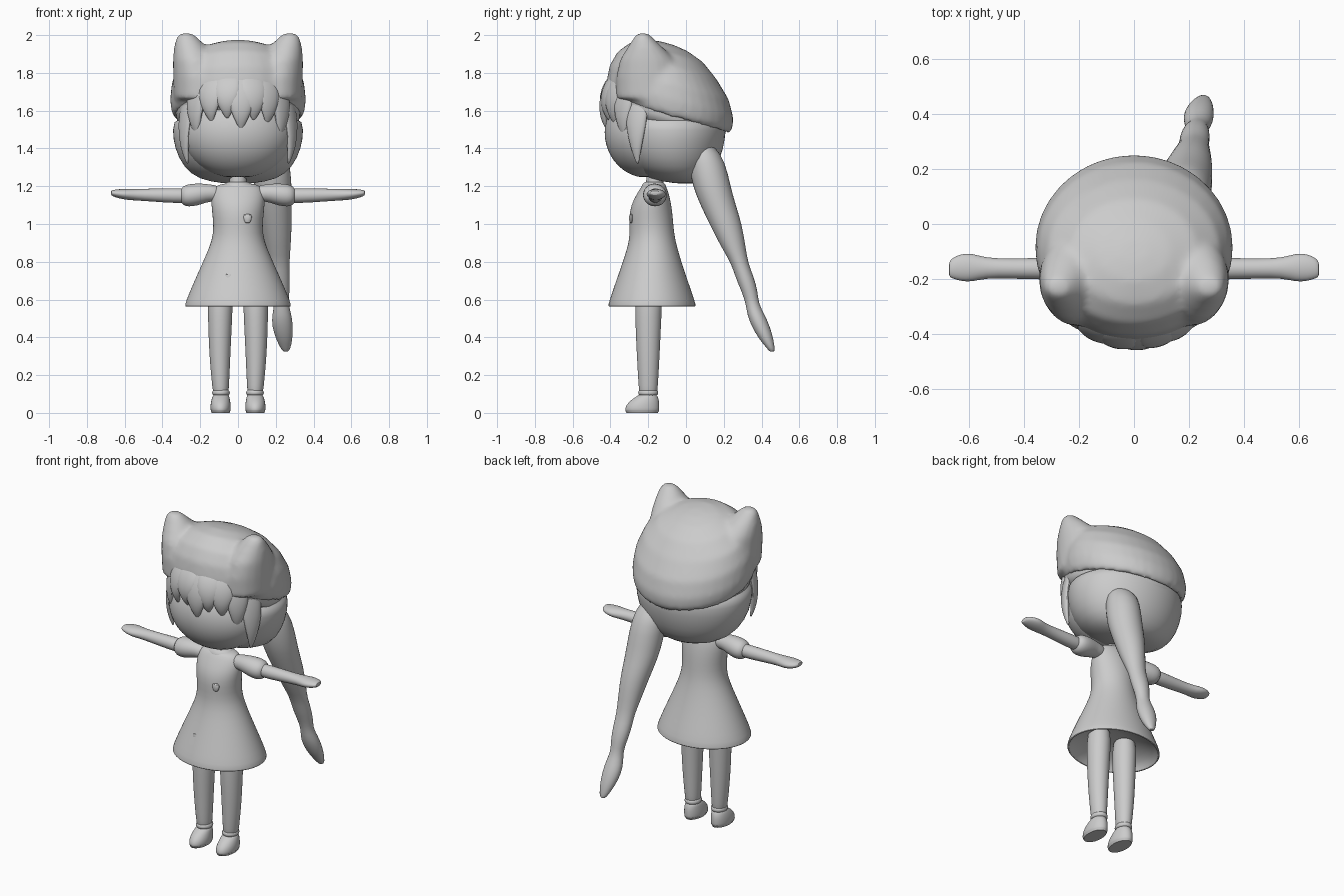
import bpy, math
from mathutils import Vector

grey = bpy.data.materials.new("plain_grey")
grey.diffuse_color = (0.6, 0.6, 0.6, 1)


def loft(name, rings, sides=24, axis='z', tilt=0.0, mirror=False, levels=1):
    """Skin elliptical rings (x, y, z, ra, rb); rings lie across the given axis."""
    verts, faces = [], []
    for x, y, z, ra, rb in rings:
        for i in range(sides):
            a = 2 * math.pi * i / sides
            u, v = ra * math.cos(a), rb * math.sin(a)
            if axis == 'z':
                verts.append((x + u, y + v, z + tilt * v))
            else:
                verts.append((x, y + u, z + v))
    for r in range(len(rings) - 1):
        for i in range(sides):
            j = (i + 1) % sides
            p, q = r * sides, (r + 1) * sides
            faces.append((p + i, p + j, q + j, q + i))
    # close both ends with fans
    for r, flip in ((0, True), (len(rings) - 1, False)):
        c = len(verts)
        verts.append(rings[r][:3])
        for i in range(sides):
            a, b = r * sides + i, r * sides + (i + 1) % sides
            faces.append((b, a, c) if flip else (a, b, c))
    me = bpy.data.meshes.new(name)
    me.from_pydata([Vector(v) for v in verts], [], faces)
    me.materials.append(grey)
    ob = bpy.data.objects.new(name, me)
    bpy.context.collection.objects.link(ob)
    # consistent normals for upward and downward lofts
    bpy.context.view_layer.objects.active = ob
    ob.select_set(True)
    bpy.ops.object.mode_set(mode='EDIT')
    bpy.ops.mesh.select_all(action='SELECT')
    bpy.ops.mesh.normals_make_consistent(inside=False)
    bpy.ops.object.mode_set(mode='OBJECT')
    bpy.ops.object.shade_smooth_by_angle(angle=math.radians(50))
    ob.select_set(False)
    if mirror:
        ob.modifiers.new("mirror", 'MIRROR').use_mirror_merge = False
    if levels:
        sub = ob.modifiers.new("smooth", 'SUBSURF')
        sub.levels = sub.render_levels = levels
    return ob


# back of the hair
loft("hair_back", [
    (0, 0.0, 1.215, .08, .06), (0, -.04, 1.235, .21, .15),
    (0, -.07, 1.30, .29, .235), (0, -.08, 1.40, .338, .28),
    (0, -.08, 1.50, .35, .295), (0, -.09, 1.58, .338, .29)], sides=32)

# face, an ellipsoid
face_rings = []
for k in range(1, 12):
    t = math.pi * k / 12
    face_rings.append((0, -.2, 1.485 - .245 * math.cos(t),
                       .3 * math.sin(t), .235 * math.sin(t)))
loft("face", face_rings, sides=28)

# cap with a slanted rim, low at the back
cap = loft("cap", [
    (0, -.09, 1.60, .30, .27), (0, -.085, 1.565, .335, .31),
    (0, -.085, 1.60, .353, .333), (0, -.085, 1.66, .36, .336),
    (0, -.09, 1.75, .35, .315), (0, -.10, 1.84, .312, .262),
    (0, -.10, 1.91, .23, .19), (0, -.10, 1.945, .13, .11),
    (0, -.10, 1.957, .05, .04)], sides=36, tilt=-.28, levels=0)

# cap ears, broad at the root, fused softly into the cap
ears = [loft("ear", [
    (s * .20, -.19, 1.66, .14, .18), (s * .212, -.195, 1.78, .132, .175),
    (s * .23, -.205, 1.87, .115, .145), (s * .25, -.215, 1.93, .09, .098),
    (s * .268, -.225, 1.98, .062, .056), (s * .276, -.23, 2.01, .034, .03)],
    sides=20, levels=0) for s in (-1, 1)]
for ob in [cap] + ears:
    ob.select_set(True)
bpy.context.view_layer.objects.active = cap
bpy.ops.object.join()
cap.select_set(False)
remesh = cap.modifiers.new("fuse", 'REMESH')
remesh.mode = 'VOXEL'
remesh.voxel_size = .014
remesh.use_smooth_shade = True
soften = cap.modifiers.new("soften", 'SMOOTH')
soften.factor, soften.iterations = .5, 10

# fringe band under the cap front
loft("fringe_band", [
    (0, -.11, 1.51, .315, .312), (0, -.11, 1.56, .33, .325),
    (0, -.11, 1.66, .335, .31), (0, -.11, 1.72, .31, .28)], sides=36, tilt=-.28)


# flat hair locks hung round the face, each turned to follow the head
def lock(name, deg, low, w, radius, top=1.80):
    h = top - low
    ob = loft(name, [
        (0, -radius + .02, low, .008, .006),
        (0, -radius, low + .2 * h, w * .5, .02),
        (0, -radius, low + .5 * h, w, .026),
        (0, -radius + .025, low + .8 * h, w, .024),
        (0, -radius + .06, top, w * .8, .015)], sides=12)
    ob.location = (0, -.12, 0)
    ob.rotation_euler = (0, 0, math.radians(deg))


for n, (deg, low, w) in enumerate([
        (-46, 1.46, .07), (-28, 1.54, .075), (-11, 1.56, .075),
        (3, 1.50, .08), (16, 1.55, .075), (31, 1.53, .075), (47, 1.45, .07)]):
    lock("fringe_lock_%d" % n, deg, low, w, .318)
for n, deg in enumerate((-63, 63)):
    lock("side_lock_%d" % n, deg, 1.32, .065, .32, 1.74)

# long side tail with a tied end
loft("hair_tail", [
    (.165, .08, 1.42, .08, .07), (.175, .11, 1.33, .1, .1),
    (.185, .135, 1.20, .102, .102), (.19, .17, 1.10, .095, .095),
    (.203, .21, 1.00, .083, .087), (.212, .25, .88, .068, .066),
    (.218, .285, .79, .054, .045), (.22, .31, .72, .056, .05),
    (.226, .338, .64, .048, .043), (.23, .35, .58, .036, .034),
    (.232, .37, .52, .052, .047), (.235, .395, .46, .057, .049),
    (.245, .425, .39, .044, .039), (.252, .45, .34, .026, .02),
    (.253, .455, .325, .014, .014)], sides=18)

# neck and collar
loft("neck", [(0, -.165, 1.14, .055, .055), (0, -.165, 1.30, .045, .045)], sides=16)
loft("collar", [
    (0, -.17, 1.17, .10, .075), (0, -.17, 1.20, .088, .066),
    (0, -.17, 1.225, .062, .055)], sides=20)

# dress: hollow hem, flared skirt, waist, bodice
loft("dress", [
    (0, -.18, .66, .10, .08), (0, -.18, .62, .22, .18),
    (0, -.18, .585, .262, .215), (0, -.18, .562, .272, .224),
    (0, -.18, .562, .284, .234), (0, -.18, .59, .278, .229),
    (0, -.18, .68, .240, .197), (0, -.18, .78, .195, .162),
    (0, -.178, .88, .150, .13), (0, -.18, .95, .13, .117),
    (0, -.185, 1.03, .133, .116), (0, -.185, 1.10, .142, .108),
    (0, -.175, 1.16, .142, .085), (0, -.17, 1.20, .125, .066),
    (0, -.17, 1.215, .08, .05)], sides=32)

# small pins on the dress front
for name, x, y, z in (("chest_pin", .05, -.29, 1.03), ("skirt_pin", -.045, -.347, .715)):
    loft(name, [(x, y, z - .025, .015, .01), (x, y, z, .028, .014),
                (x, y, z + .022, .024, .01)], sides=8)

# puffed sleeves
loft("sleeves", [
    (.10, -.17, 1.16, .045, .045), (.15, -.17, 1.165, .048, .045),
    (.19, -.168, 1.16, .058, .056), (.24, -.165, 1.153, .066, .062),
    (.28, -.163, 1.15, .062, .058), (.303, -.163, 1.15, .042, .04)],
    sides=16, axis='x', mirror=True)

# arms with flattened hands
loft("arms", [
    (.24, -.163, 1.15, .04, .04), (.34, -.162, 1.15, .04, .04),
    (.45, -.162, 1.153, .037, .035), (.54, -.16, 1.155, .037, .031),
    (.59, -.158, 1.157, .054, .03), (.63, -.158, 1.16, .05, .025),
    (.66, -.16, 1.163, .038, .018), (.672, -.165, 1.165, .026, .012)],
    sides=16, axis='x', mirror=True)

# legs
loft("legs", [
    (.09, -.2, .07, .038, .044), (.092, -.2, .14, .045, .052),
    (.095, -.2, .25, .053, .058), (.096, -.2, .36, .059, .064),
    (.095, -.2, .50, .065, .07), (.092, -.195, .68, .07, .075)],
    sides=18, mirror=True)

# shoes with soles and ankle cuffs
loft("shoes", [
    (.092, -.232, .004, .049, .086), (.092, -.232, .012, .054, .092),
    (.092, -.23, .04, .055, .09), (.092, -.217, .068, .05, .075),
    (.09, -.205, .09, .044, .054), (.09, -.2, .10, .036, .042)],
    sides=20, mirror=True)
loft("shoe_soles", [
    (.092, -.232, 0, .047, .083), (.092, -.232, .012, .052, .09)],
    sides=20, mirror=True, levels=0)
loft("ankle_cuffs", [
    (.09, -.2, .09, .04, .045), (.09, -.2, .10, .049, .055),
    (.09, -.2, .115, .047, .054), (.09, -.2, .125, .038, .045)],
    sides=18, mirror=True)
